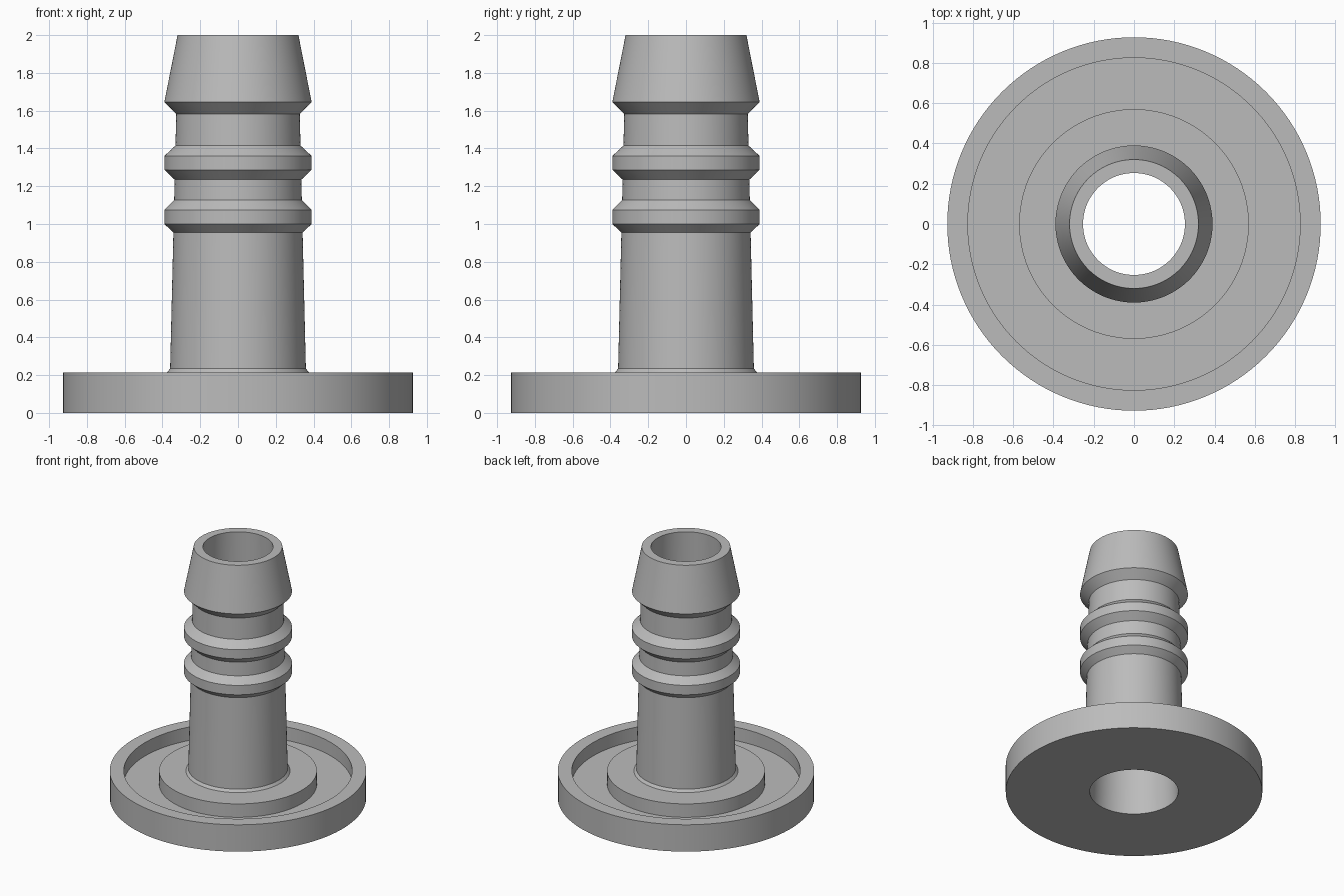
import bpy
import bmesh
import math

SEGMENTS = 128

# Remove the default cube
cube = bpy.data.objects.get("Cube")
if cube:
    bpy.data.objects.remove(cube, do_unlink=True)

# Single flat grey
grey = bpy.data.materials.new("plain_grey")
grey.use_nodes = True
colour = (0.5, 0.5, 0.5, 1)
grey.diffuse_color = colour
grey.node_tree.nodes["Principled BSDF"].inputs["Base Color"].default_value = colour

FLANGE_TOP = 0.214
BARB_R = 0.39


def stem_radius(z):
    """Slightly tapered outer wall of the stem."""
    return 0.365 - 0.024 * z


def ring_barb(z0, z1, z2, z3):
    """Chamfered ring around the stem, listed from bottom to top."""
    return [(stem_radius(z0), z0), (BARB_R, z1), (BARB_R, z2), (stem_radius(z3), z3)]


def revolve(name, profile, material):
    """Spin a closed (radius, height) outline around the z axis."""
    bm = bmesh.new()
    verts = [bm.verts.new((r, 0, z)) for r, z in profile]
    edges = [bm.edges.new((v, verts[(i + 1) % len(verts)])) for i, v in enumerate(verts)]
    bmesh.ops.spin(bm, geom=verts + edges, cent=(0, 0, 0), axis=(0, 0, 1),
                   angle=math.tau, steps=SEGMENTS, use_merge=True)
    bmesh.ops.remove_doubles(bm, verts=bm.verts, dist=1e-5)
    bmesh.ops.recalc_face_normals(bm, faces=bm.faces)
    mesh = bpy.data.meshes.new(name)
    bm.to_mesh(mesh)
    bm.free()
    mesh.materials.append(material)
    obj = bpy.data.objects.new(name, mesh)
    bpy.context.collection.objects.link(obj)
    bpy.ops.object.select_all(action="DESELECT")
    obj.select_set(True)
    bpy.context.view_layer.objects.active = obj
    bpy.ops.object.shade_smooth_by_angle(angle=math.radians(10))
    return obj


# Flange: outer rim, annular groove and inner boss
flange = [(0.32, 0), (0.927, 0), (0.927, FLANGE_TOP), (0.825, FLANGE_TOP),
          (0.825, 0.107), (0.57, 0.107), (0.57, FLANGE_TOP)]

# Stem foot with a small chamfer
foot = [(0.376, FLANGE_TOP), (stem_radius(0.234), 0.234)]

# Two ring barbs, then the long conical tip
barbs = ring_barb(0.955, 1.0, 1.075, 1.127) + ring_barb(1.235, 1.287, 1.36, 1.415)
tip = [(stem_radius(1.583), 1.583), (BARB_R, 1.645), (0.32, 2.0)]

# Tapered bore closes the outline back to the base
bore = [(0.253, 2.0)]

revolve("hose_barb_fitting", flange + foot + barbs + tip + bore, grey)
